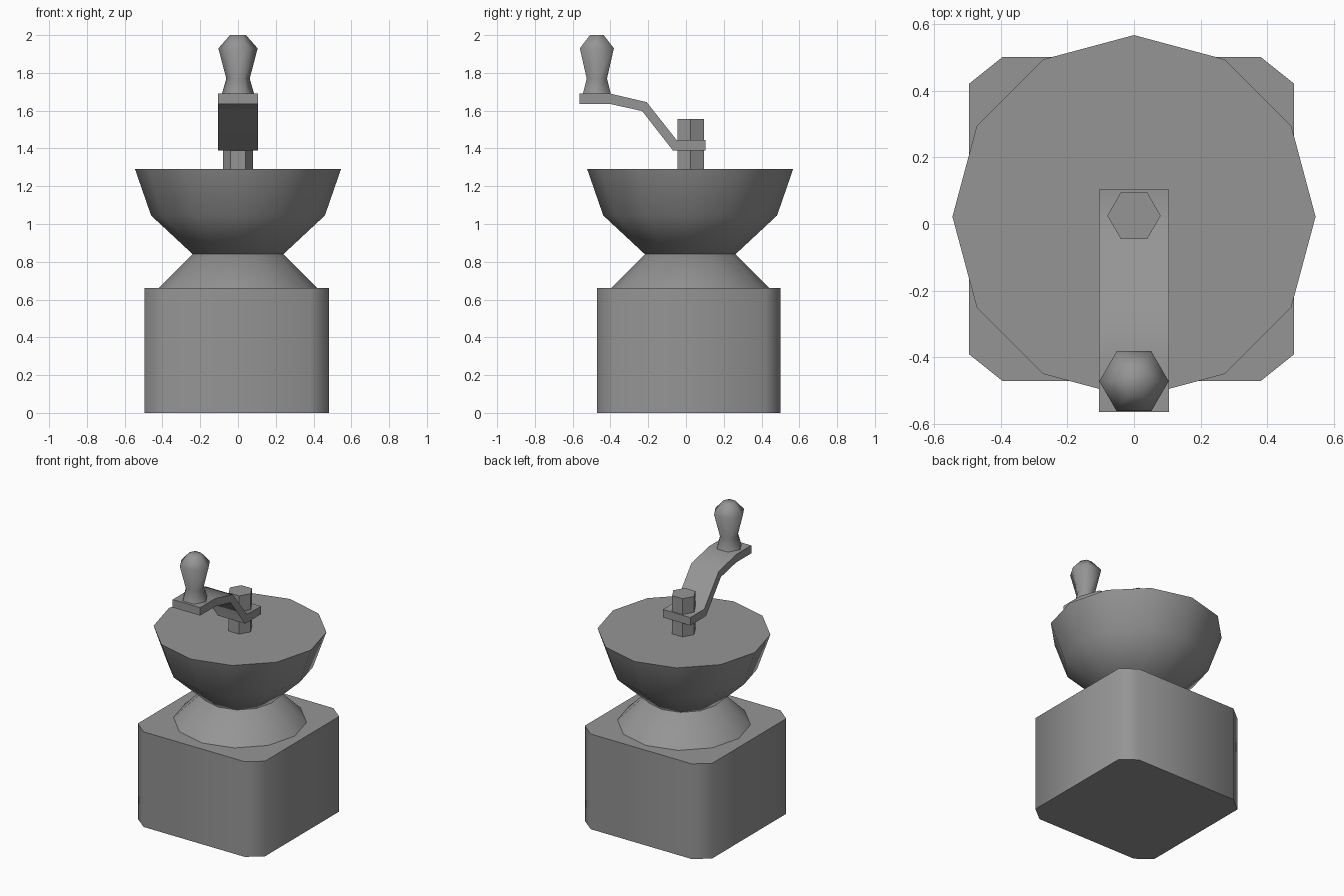
import bpy, bmesh
from math import cos, sin, pi, radians

cube = bpy.data.objects.get("Cube")
if cube:
    bpy.data.objects.remove(cube, do_unlink=True)

grey = bpy.data.materials.new("plain_grey")
grey.use_nodes = True
grey.diffuse_color = (0.3, 0.3, 0.3, 1)
grey.node_tree.nodes["Principled BSDF"].inputs["Base Color"].default_value = (0.3, 0.3, 0.3, 1)


def loft(name, rings, angle=60):
    """Skin a stack of equal-length rings and cap both ends."""
    bm = bmesh.new()
    loops = [[bm.verts.new(p) for p in ring] for ring in rings]
    for low, high in zip(loops, loops[1:]):
        for i in range(len(low)):
            j = (i + 1) % len(low)
            bm.faces.new((low[i], low[j], high[j], high[i]))
    bm.faces.new(loops[0][::-1])
    bm.faces.new(loops[-1])
    bmesh.ops.recalc_face_normals(bm, faces=bm.faces)
    mesh = bpy.data.meshes.new(name)
    bm.to_mesh(mesh)
    bm.free()
    obj = bpy.data.objects.new(name, mesh)
    bpy.context.collection.objects.link(obj)
    mesh.materials.append(grey)
    bpy.ops.object.select_all(action='DESELECT')
    obj.select_set(True)
    bpy.context.view_layer.objects.active = obj
    bpy.ops.object.shade_smooth_by_angle(angle=radians(angle))
    return obj


def turned(name, profile, sides, y):
    """Lathe a (radius, height) profile around a vertical axis."""
    turns = [2 * pi * i / sides for i in range(sides)]
    return loft(name, [[(r * cos(a), y + r * sin(a), z) for a in turns]
                       for r, z in profile])


# Box with chamfered corners
hx, hy, cx, cy = 0.488, 0.486, 0.1, 0.08
corners = [(hx - cx, -hy), (hx, cy - hy), (hx, hy - cy), (hx - cx, hy),
           (cx - hx, hy), (-hx, hy - cy), (-hx, cy - hy), (cx - hx, -hy)]
loft("base_box", [[(x - 0.007, y + 0.015, z) for x, y in corners] for z in (0, 0.66)])

# Neck and hopper
turned("neck", [(0.42, 0.66), (0.24, 0.84)], 12, 0.022)
turned("hopper", [(0.24, 0.84), (0.46, 1.045), (0.545, 1.29)], 12, 0.022)

# Axle and grip
turned("axle", [(0.08, 1.29), (0.08, 1.555)], 6, 0.025)
turned("grip", [(0.085, 1.69), (0.062, 1.77), (0.104, 1.93), (0.042, 2.0)], 6, -0.472)

# Bent crank arm, a strip of constant width
arm = [(-0.565, 1.635, 1.69), (-0.4, 1.635, 1.69), (-0.22, 1.598, 1.645),
       (-0.06, 1.39, 1.445), (0.103, 1.39, 1.445)]
w = 0.105
rings = []
for i, (y, low, high) in enumerate(arm):
    # mitre the slanted section
    s = {2: 0.012, 3: 0.01}.get(i, 0)
    rings.append([(-w, y - s, low), (w, y - s, low), (w, y + s, high), (-w, y + s, high)])
loft("crank_arm", rings)
